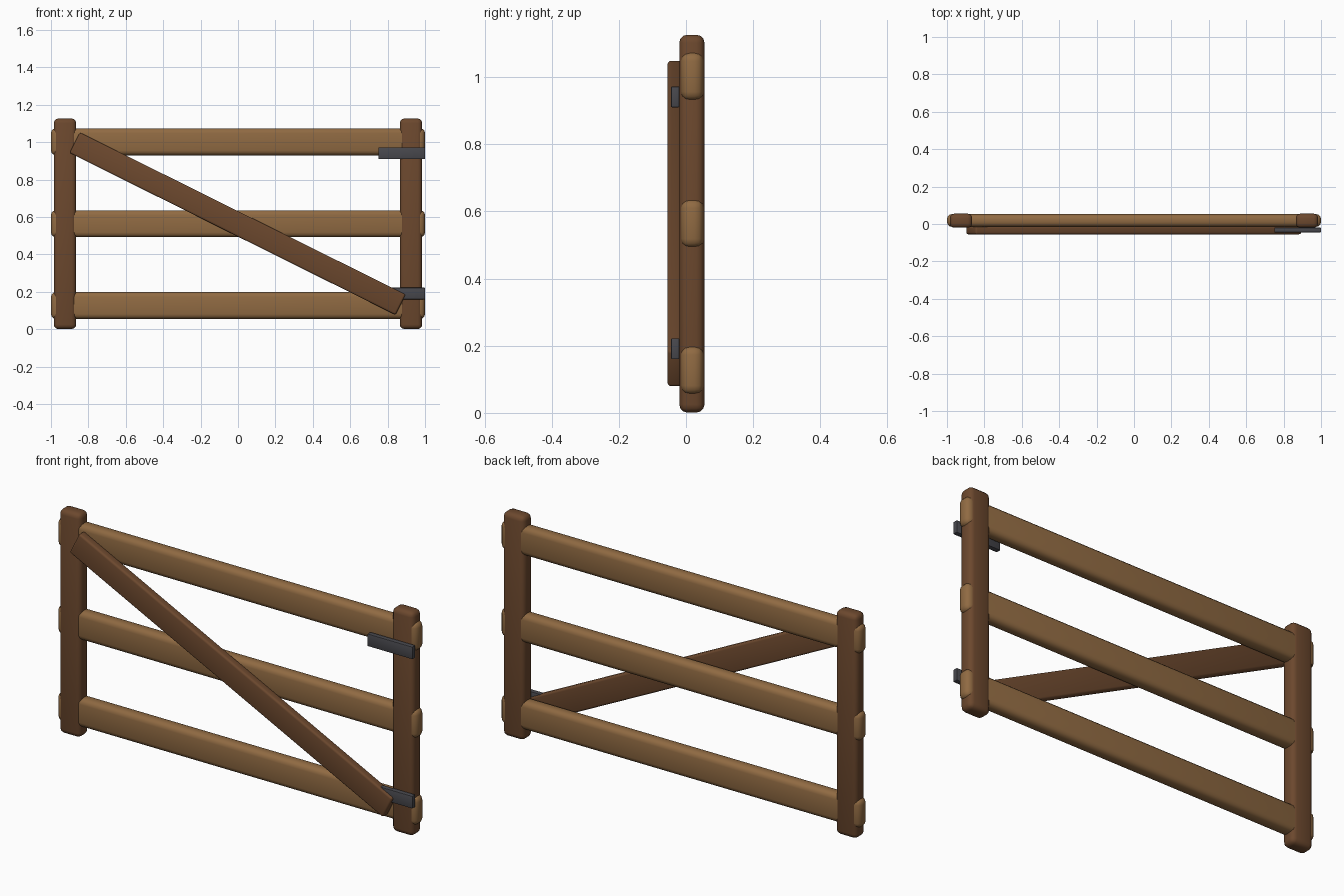
import bpy
from math import atan2, hypot, radians

if "Cube" in bpy.data.objects:
    bpy.data.objects.remove(bpy.data.objects["Cube"])


def material(name, rgb):
    m = bpy.data.materials.new(name)
    m.diffuse_color = (*rgb, 1)
    m.use_nodes = True
    m.node_tree.nodes["Principled BSDF"].inputs["Base Color"].default_value = m.diffuse_color
    return m


DARK_WOOD = material("dark_wood", (0.15, 0.065, 0.027))
LIGHT_WOOD = material("light_wood", (0.28, 0.145, 0.055))
IRON = material("iron", (0.065, 0.065, 0.075))


def board(name, center, size, bevel, segments, mat, tilt=0.0):
    """Rounded box, optionally tilted about the y axis."""
    bpy.ops.mesh.primitive_cube_add(size=1, location=center)
    ob = bpy.context.object
    ob.name = name
    ob.scale = size
    bpy.ops.object.transform_apply(location=False, rotation=False, scale=True)
    ob.rotation_euler.y = tilt
    mod = ob.modifiers.new("round_edges", "BEVEL")
    mod.width = bevel
    mod.segments = segments
    bpy.ops.object.modifier_apply(modifier=mod.name)
    ob.data.materials.append(mat)
    bpy.ops.object.shade_smooth_by_angle(angle=radians(40))
    return ob


# Upright posts
for side, x in (("left", -0.925), ("right", 0.925)):
    board(f"{side}_post", (x, 0.0175, 0.5635), (0.12, 0.075, 1.125),
          0.024, 3, DARK_WOOD)

# Horizontal rails
for name, z in (("bottom", 0.127), ("middle", 0.564), ("top", 1.002)):
    board(f"{name}_rail", (0, 0.0185, z), (2.0, 0.068, 0.144),
          0.026, 3, LIGHT_WOOD)

# Diagonal brace across the front
dx, dz = 1.742, 0.866
board("diagonal_brace", (-0.002, -0.034, 0.564), (hypot(dx, dz), 0.042, 0.122),
      0.01, 3, DARK_WOOD, tilt=atan2(dz, dx))

# Hinge straps
for name, z in (("lower", 0.191), ("upper", 0.941)):
    board(f"{name}_hinge", (0.875, -0.032, z), (0.25, 0.025, 0.062),
          0.003, 2, IRON)
